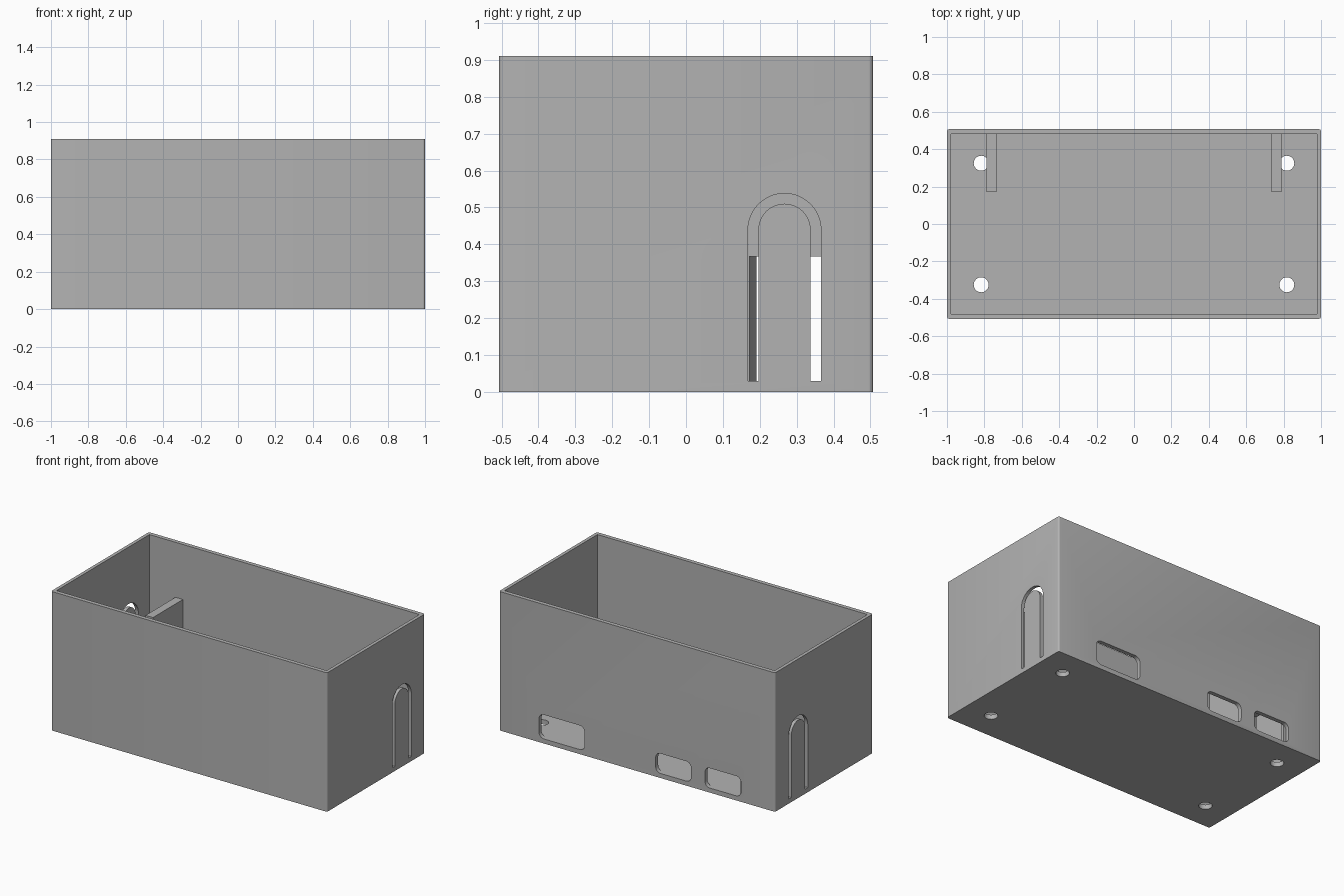
import bpy, bmesh
from math import sin, cos, pi, radians
from mathutils import Vector

default = bpy.data.objects.get("Cube")
if default:
    bpy.data.objects.remove(default, do_unlink=True)

W, D, H = 2.0, 1.014, 0.91      # outer size
WALL_X, WALL_Y, FLOOR = 0.022, 0.027, 0.03

grey = bpy.data.materials.new("plain grey")
grey.use_nodes = True
grey.diffuse_color = (0.448, 0.448, 0.448, 1)
grey.node_tree.nodes["Principled BSDF"].inputs["Base Color"].default_value = grey.diffuse_color


def arc(cx, cy, r, start, end, steps):
    """Points along an arc, angles in degrees."""
    return [(cx + r * cos(radians(start + (end - start) * i / steps)),
             cy + r * sin(radians(start + (end - start) * i / steps)))
            for i in range(steps + 1)]


def rounded_rect(x0, x1, y0, y1, r, steps=6):
    return (arc(x1 - r, y1 - r, r, 0, 90, steps) + arc(x0 + r, y1 - r, r, 90, 180, steps)
            + arc(x0 + r, y0 + r, r, 180, 270, steps) + arc(x1 - r, y0 + r, r, 270, 360, steps))


def rect(x0, x1, y0, y1):
    return [(x0, y0), (x1, y0), (x1, y1), (x0, y1)]


def prism(name, profile, axis, lo, hi):
    """Extrude a 2D profile along x, y or z, from lo to hi."""
    place = {"x": lambda a, b: (lo, a, b),
             "y": lambda a, b: (a, lo, b),
             "z": lambda a, b: (a, b, lo)}[axis]
    move = Vector([hi - lo if axis == k else 0 for k in "xyz"])
    bm = bmesh.new()
    base = bm.faces.new([bm.verts.new(place(a, b)) for a, b in profile])
    ext = bmesh.ops.extrude_face_region(bm, geom=[base], use_keep_orig=True)
    verts = [v for v in ext["geom"] if isinstance(v, bmesh.types.BMVert)]
    bmesh.ops.translate(bm, verts=verts, vec=move)
    bmesh.ops.recalc_face_normals(bm, faces=bm.faces[:])
    mesh = bpy.data.meshes.new(name)
    bm.to_mesh(mesh)
    bm.free()
    mesh.materials.append(grey)
    obj = bpy.data.objects.new(name, mesh)
    bpy.context.collection.objects.link(obj)
    return obj


def select_only(obj):
    bpy.ops.object.select_all(action="DESELECT")
    obj.select_set(True)
    bpy.context.view_layer.objects.active = obj


def cut(target, cutter):
    """Subtract the cutter from the target and discard it."""
    cutter.hide_render = True
    mod = target.modifiers.new("cut", "BOOLEAN")
    mod.operation = "DIFFERENCE"
    mod.solver = "EXACT"
    mod.object = cutter
    select_only(target)
    bpy.ops.object.modifier_apply(modifier=mod.name)
    bpy.data.objects.remove(cutter, do_unlink=True)


# Open box with slightly rounded upright edges
box = prism("open_box", rounded_rect(-W / 2, W / 2, -D / 2, D / 2, 0.012, 4), "z", 0, H)
cut(box, prism("cavity", rect(-W / 2 + WALL_X, W / 2 - WALL_X,
                              -D / 2 + WALL_Y, D / 2 - WALL_Y), "z", FLOOR, H + 0.1))

# Screw holes in the floor
for sx in (-1, 1):
    for sy in (-1, 1):
        hole = arc(sx * 0.817, sy * 0.325, 0.04, 0, 360, 32)[:-1]
        cut(box, prism("screw_hole", hole, "z", -0.05, FLOOR + 0.05))

# Connector openings in the back wall
for x0, x1, top in ((0.38, 0.71, 0.188), (-0.392, -0.135, 0.16), (-0.753, -0.492, 0.16)):
    cut(box, prism("port", rounded_rect(x0, x1, FLOOR, top, 0.035), "y", D / 2 - 0.04, D / 2 + 0.05))

# Arched slots that free a flexible tab in each end wall
CY, CZ = 0.267, 0.439
slot = ([(CY + 0.099, FLOOR)] + arc(CY, CZ, 0.099, 0, 180, 24) + [(CY - 0.099, FLOOR)]
        + [(CY - 0.071, FLOOR)] + arc(CY, CZ, 0.071, 180, 0, 24) + [(CY + 0.071, FLOOR)])
for side in (-1, 1):
    lo, hi = sorted((side * (W / 2 - 0.04), side * (W / 2 + 0.05)))
    cut(box, prism("tab_slot", slot, "x", lo, hi))

# Ribs on the back wall, hollowed below to clear the screw heads
ribs = []
for side, name in ((-1, "right_rib"), (1, "left_rib")):
    lo, hi = sorted((side * 0.735, side * 0.789))
    rib = prism(name, rect(0.17, D / 2 - WALL_Y + 0.004, FLOOR - 0.004, 0.55), "x", lo, hi)
    clearance = arc(side * 0.817, 0.325, 0.157, 0, 360, 48)[:-1]
    cut(rib, prism("screw_clearance", clearance, "z", 0, 0.367))
    ribs.append(rib)

for obj in [box] + ribs:
    select_only(obj)
    bpy.ops.object.shade_smooth_by_angle(angle=radians(30))
